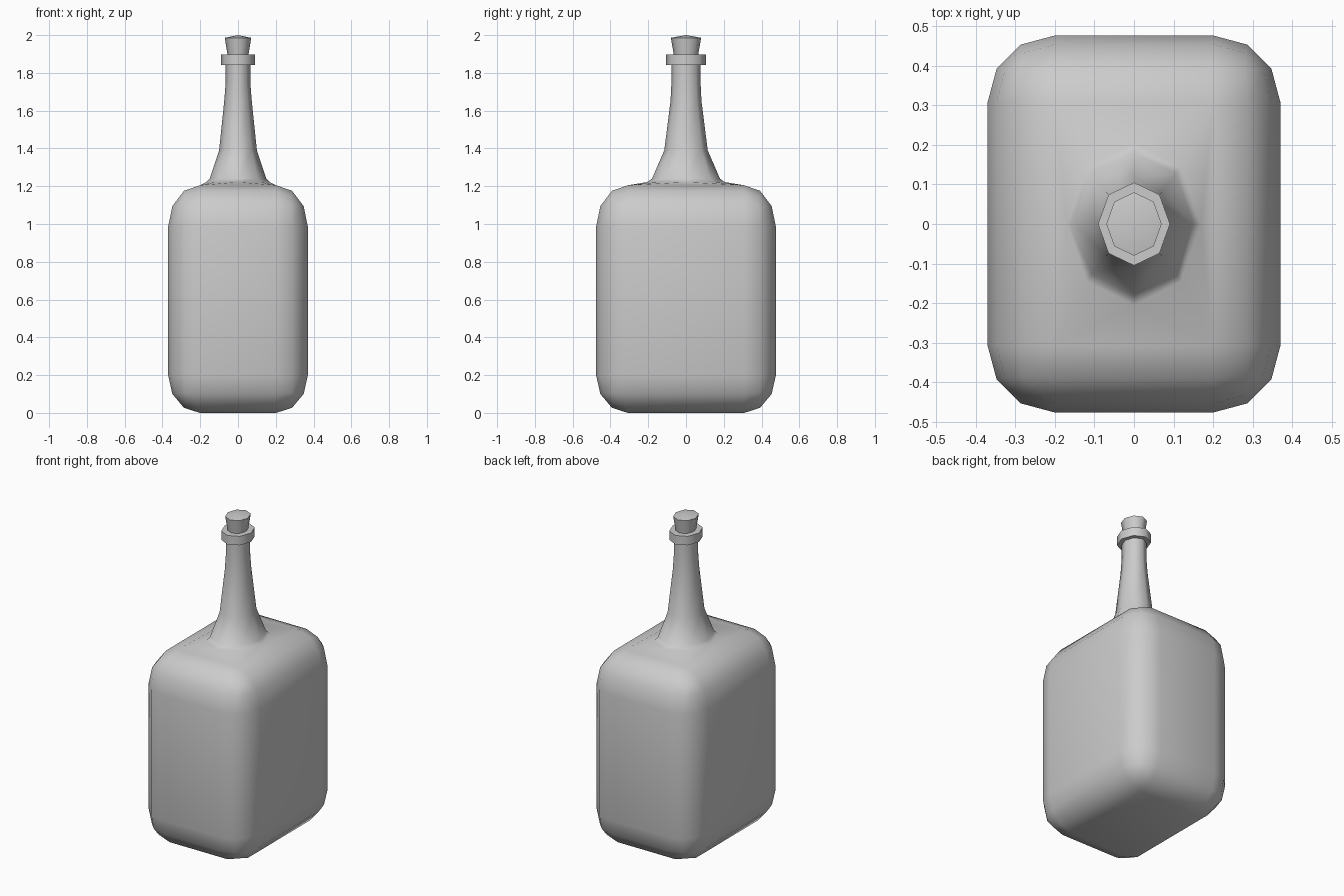
import bpy, bmesh, math

if "Cube" in bpy.data.objects:
    bpy.data.objects.remove(bpy.data.objects["Cube"])

SIDES = 8


def add_ring(bm, rx, ry, z):
    """Elliptical eight-sided ring of vertices."""
    return [bm.verts.new((rx * math.cos(i * math.tau / SIDES),
                          ry * math.sin(i * math.tau / SIDES), z)) for i in range(SIDES)]


def loft(bm, profile):
    """Stack rings (rx, ry, z) and join them with quads."""
    rings = [add_ring(bm, *p) for p in profile]
    for a, b in zip(rings, rings[1:]):
        for i in range(SIDES):
            j = (i + 1) % SIDES
            bm.faces.new((a[i], a[j], b[j], b[i]))
    return rings


def finish(bm, name, angle):
    """Turn the bmesh into a shaded object."""
    bmesh.ops.recalc_face_normals(bm, faces=bm.faces[:])
    mesh = bpy.data.meshes.new(name)
    bm.to_mesh(mesh)
    bm.free()
    obj = bpy.data.objects.new(name, mesh)
    bpy.context.collection.objects.link(obj)
    bpy.ops.object.select_all(action='DESELECT')
    obj.select_set(True)
    bpy.context.view_layer.objects.active = obj
    bpy.ops.object.shade_smooth_by_angle(angle=math.radians(angle))
    return obj


# Bottle body: rounded box with a three-step bevel
R = 0.168
bm = bmesh.new()
bmesh.ops.create_cube(bm, size=1)
for v in bm.verts:
    v.co.x *= 0.74
    v.co.y *= 0.952
    v.co.z += 0.5
bmesh.ops.bevel(bm, geom=bm.edges[:], offset=R, offset_type='OFFSET', segments=3,
                profile=0.5, affect='EDGES', clamp_overlap=True)
for v in bm.verts:
    if v.co.z < 0.5:
        v.co.z *= 0.20 / R
    else:
        v.co.z = 1.205 - (1 - v.co.z) * 0.22 / R

# Neck: grows out of the opened top face
top = max(bm.faces, key=lambda f: f.calc_center_median().z)
corners = sorted(top.verts, key=lambda v: math.atan2(v.co.y, v.co.x) % math.tau)
bmesh.ops.delete(bm, geom=[top], context='FACES_ONLY')
rings = loft(bm, [(0.168, 0.205, 1.222), (0.15, 0.18, 1.24), (0.10, 0.115, 1.39),
                  (0.073, 0.082, 1.65), (0.065, 0.077, 1.75), (0.065, 0.077, 1.87)])
base = rings[0]
for k, c in enumerate(corners):
    a, b, d = base[2 * k], base[2 * k + 1], base[(2 * k + 2) % SIDES]
    bm.faces.new((a, c, b))
    bm.faces.new((b, c, d))
    bm.faces.new((a, corners[k - 1], c))
bm.faces.new(rings[-1])
finish(bm, "bottle", 89)

# Collar around the mouth
bm = bmesh.new()
rings = loft(bm, [(0.091, 0.105, 1.842), (0.091, 0.105, 1.898)])
for r in rings:
    bm.faces.new(r)
finish(bm, "neck_collar", 60)

# Tapered cork with a slightly domed top
bm = bmesh.new()
rings = loft(bm, [(0.053, 0.062, 1.88), (0.07, 0.08, 1.986)])
bm.faces.new(rings[0])
tip = bm.verts.new((0, 0, 2.0))
for i in range(SIDES):
    bm.faces.new((rings[1][i], rings[1][(i + 1) % SIDES], tip))
finish(bm, "cork", 60)
